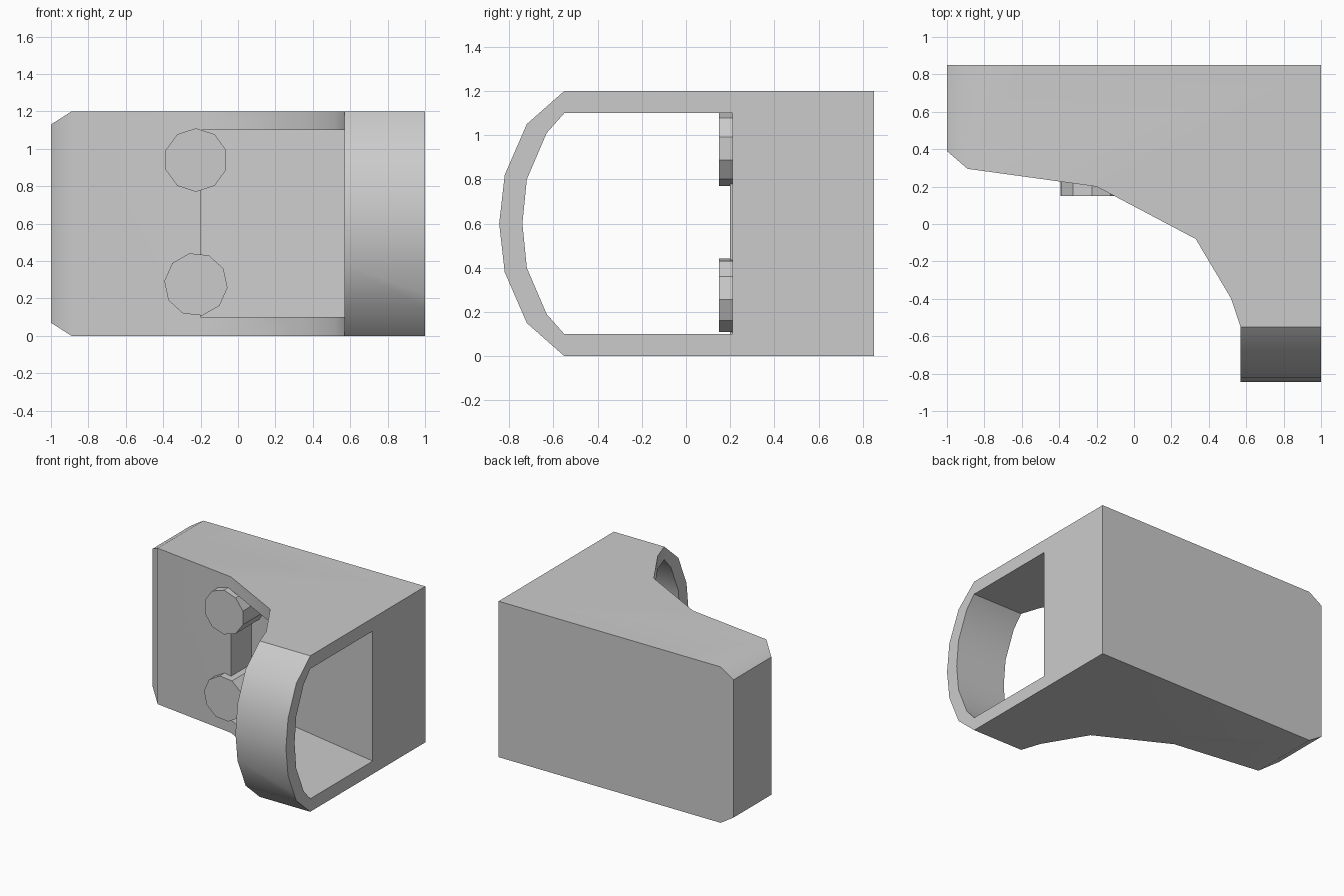
import bpy, bmesh, math
from mathutils import Vector

if "Cube" in bpy.data.objects:
    bpy.data.objects.remove(bpy.data.objects["Cube"])


def prism(name, pts, axis, lo, hi):
    """Extrude a 2D profile along one axis; the profile uses the other two in xyz order."""
    def place(p, d):
        c = list(p)
        c.insert(axis, d)
        return Vector(c)
    bm = bmesh.new()
    a = [bm.verts.new(place(p, lo)) for p in pts]
    b = [bm.verts.new(place(p, hi)) for p in pts]
    n = len(pts)
    bm.faces.new(a)
    bm.faces.new(b)
    for i in range(n):
        j = (i + 1) % n
        bm.faces.new((a[i], a[j], b[j], b[i]))
    bmesh.ops.recalc_face_normals(bm, faces=bm.faces[:])
    mesh = bpy.data.meshes.new(name)
    bm.to_mesh(mesh)
    bm.free()
    ob = bpy.data.objects.new(name, mesh)
    bpy.context.collection.objects.link(ob)
    return ob


def boolean(ob, tool, operation):
    mod = ob.modifiers.new(operation, 'BOOLEAN')
    mod.operation = operation
    mod.solver = 'EXACT'
    mod.object = tool
    bpy.context.view_layer.objects.active = ob
    bpy.ops.object.modifier_apply(modifier=mod.name)
    bpy.data.objects.remove(tool)


def smooth(ob):
    bpy.ops.object.select_all(action='DESELECT')
    ob.select_set(True)
    bpy.context.view_layer.objects.active = ob
    bpy.ops.object.shade_smooth_by_angle(angle=math.radians(35))


def mirror_z(half):
    """Complete a side profile whose lower half is given (last point on z = 0.6)."""
    return half + [(u, 1.2 - z) for u, z in reversed(half[:-1])]


# Body: plan outline, trimmed by the rounded side profile and chamfered front profile
body = prism("body", [(-1, .85), (1, .85), (1, -.845), (.57, -.845), (.57, -.55), (.52, -.4),
                      (.33, -.08), (-.2, .2), (-.89, .295), (-1, .39)], 2, 0, 1.2)
side = mirror_z([(1, 0), (-.55, 0), (-.72, .15), (-.82, .38), (-.845, .6)])
boolean(body, prism("side_trim", side, 0, -1.2, 1.2), 'INTERSECT')
front = [(-1, .07), (-.89, 0), (1, 0), (1, 1.2), (-.89, 1.2), (-1, 1.13)]
boolean(body, prism("chamfer_trim", front, 1, -1.2, 1.2), 'INTERSECT')

# Recess: slanted back wall, rounded inside of the band
recess = prism("recess", [(-.2, .45), (1.1, .19), (1.1, -1), (-.2, -1)], 2, -.5, 1.7)
inner = mirror_z([(1, .1), (-.55, .1), (-.63, .19), (-.72, .4), (-.74, .6)])
boolean(recess, prism("inner_trim", inner, 0, -1.5, 1.5), 'INTERSECT')
boolean(body, recess, 'DIFFERENCE')
smooth(body)

# Round pegs on the front
for name, z, turn in (("upper_peg", .94, 18), ("lower_peg", .275, 30)):
    ring = [(-.225 + .17 * math.cos(math.radians(turn + 36 * i)),
             z + .17 * math.sin(math.radians(turn + 36 * i))) for i in range(10)]
    smooth(prism(name, ring, 1, .15, .5))
